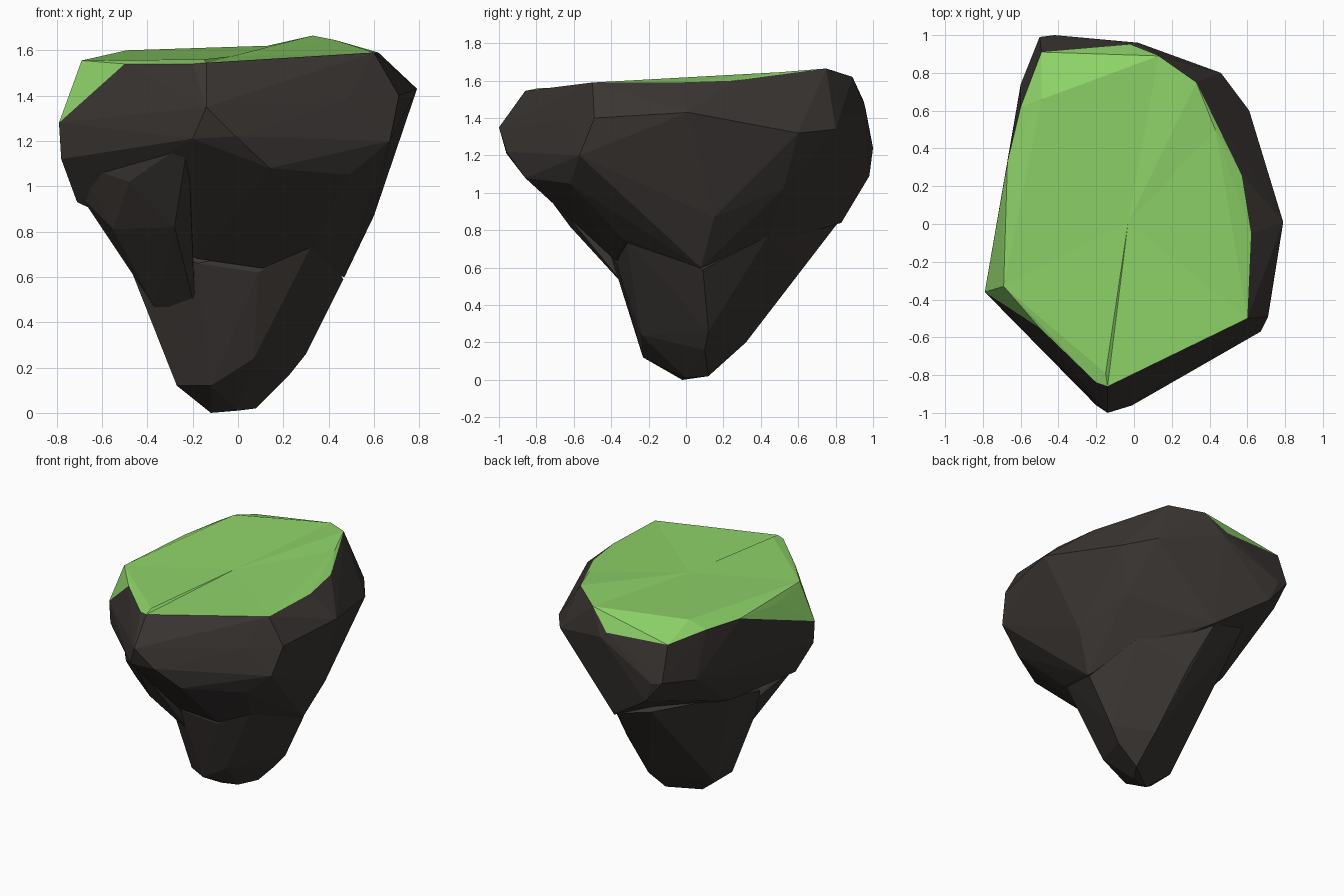
import bpy, bmesh


def material(name, colour):
    m = bpy.data.materials.new(name)
    m.diffuse_color = (*colour, 1)
    return m


rock_mat = material("dark_rock", (0.042, 0.036, 0.033))
grass_mat = material("grass", (0.27, 0.65, 0.14))


def hull(name, points, top=()):
    """Faceted boulder around the points; faces lying wholly on 'top' points are grass."""
    bm = bmesh.new()
    for p in points:
        bm.verts.new(p)
    lawn = {bm.verts.new(p) for p in top}
    res = bmesh.ops.convex_hull(bm, input=list(bm.verts))
    spare = {g for g in res["geom_interior"] if isinstance(g, bmesh.types.BMVert)}
    bmesh.ops.delete(bm, geom=list(spare), context='VERTS')
    lawn -= spare
    for f in bm.faces:
        f.material_index = int(all(v in lawn for v in f.verts))
    bmesh.ops.recalc_face_normals(bm, faces=list(bm.faces))
    # Dish the flat middle of the lawn slightly
    flat = [f for f in bm.faces if f.material_index and f.normal.z > 0.975]
    if flat:
        lawn_faces = bmesh.ops.dissolve_faces(bm, faces=flat)["region"]
        for v in bmesh.ops.poke(bm, faces=lawn_faces)["verts"]:
            v.co.z -= 0.02
    me = bpy.data.meshes.new(name)
    bm.to_mesh(me)
    bm.free()
    me.materials.append(rock_mat)
    me.materials.append(grass_mat)
    ob = bpy.data.objects.new(name, me)
    bpy.context.collection.objects.link(ob)
    return ob


# Outline of the grassy plateau, with its lower corners
lawn = [(-0.14, -0.86, 1.545), (-0.20, -0.84, 1.54), (-0.15, -0.79, 1.56), (-0.50, -0.55, 1.54),
        (-0.79, -0.36, 1.28), (-0.69, -0.33, 1.555), (-0.70, -0.05, 1.50), (-0.67, 0.33, 1.53),
        (-0.60, 0.62, 1.54), (-0.49, 0.66, 1.60), (-0.49, 0.91, 1.51), (-0.02, 0.95, 1.49),
        (0.13, 0.89, 1.62), (0.33, 0.75, 1.665), (0.43, 0.50, 1.645), (0.57, 0.26, 1.60),
        (0.68, 0.02, 1.52), (0.60, -0.50, 1.59), (0.33, -0.645, 1.535), (0.62, -0.05, 1.59)]

# Crown: widest rim and the undercut below it
rim = [(-0.14, -1.0, 1.35), (-0.20, -0.96, 1.21), (-0.01, -0.96, 1.22), (0.48, -0.64, 1.38),
       (0.71, -0.49, 1.40), (0.67, -0.57, 1.20), (0.79, 0.01, 1.43), (0.61, 0.60, 1.32),
       (0.46, 0.80, 1.34), (0.02, 0.96, 1.45), (-0.42, 1.0, 1.24), (-0.50, 0.99, 1.26),
       (-0.60, 0.74, 1.22), (-0.78, -0.36, 1.12), (-0.37, -0.70, 1.15)]
undercut = [(0.14, -0.86, 1.08), (0.49, -0.62, 1.05), (0.34, -0.33, 0.75), (0.47, 0.08, 0.60),
            (0.60, 0.15, 0.87), (0.50, 0.52, 1.02), (0.33, 0.43, 0.75), (0.0, 0.83, 0.84),
            (-0.36, 0.98, 1.09), (-0.71, -0.25, 0.93), (-0.55, 0.27, 0.88), (0.10, -0.38, 0.64),
            (-0.18, -0.42, 0.68)]
island = hull("rock", rim + undercut, lawn)

# Stem tapering to the foot
stem = hull("stem", [
    (-0.12, -0.02, 0.0), (0.0, 0.0, 0.01), (0.08, 0.12, 0.02), (-0.12, -0.23, 0.12),
    (-0.27, -0.15, 0.12), (-0.27, 0.05, 0.12), (0.07, -0.24, 0.24), (-0.15, -0.25, 0.38),
    (0.22, 0.10, 0.16), (0.30, 0.12, 0.26), (0.08, 0.32, 0.20), (0.465, 0.09, 0.59),
    (0.335, -0.32, 0.76), (0.09, -0.37, 0.62), (-0.18, -0.40, 0.66), (-0.46, -0.15, 0.60),
    (-0.53, -0.10, 0.80), (-0.32, 0.40, 0.62), (0.04, 0.62, 0.59), (0.34, 0.44, 0.77),
    (-0.02, 0.82, 0.85), (-0.28, 0.80, 0.92), (-0.53, 0.25, 0.89), (0.0, 0.0, 1.1)])

# Shoulder jutting out at the front left
shoulder = hull("shoulder", [
    (-0.28, -0.62, 0.82), (-0.27, -0.75, 1.06), (-0.20, -0.47, 0.77), (-0.55, -0.40, 0.81),
    (-0.69, -0.27, 0.95), (-0.48, -0.61, 1.02), (-0.37, -0.20, 0.47), (-0.19, -0.29, 0.46),
    (-0.22, -0.90, 1.20), (-0.72, -0.32, 1.10), (-0.30, -0.20, 1.15), (-0.49, -0.10, 0.72)])

# Fuse the rock pieces
for piece in (stem, shoulder):
    mod = island.modifiers.new("fuse", 'BOOLEAN')
    mod.operation, mod.solver, mod.object = 'UNION', 'EXACT', piece
fused = bpy.data.meshes.new_from_object(
    island.evaluated_get(bpy.context.evaluated_depsgraph_get()))
island.modifiers.clear()
island.data = fused
for piece in (stem, shoulder):
    bpy.data.objects.remove(piece)

# Split the grass off as its own part
grass = bpy.data.objects.new("grass_top", fused.copy())
bpy.context.collection.objects.link(grass)
for ob, keep in ((island, 0), (grass, 1)):
    bm = bmesh.new()
    bm.from_mesh(ob.data)
    bmesh.ops.delete(bm, geom=[f for f in bm.faces if f.material_index != keep], context='FACES')
    bm.to_mesh(ob.data)
    bm.free()
